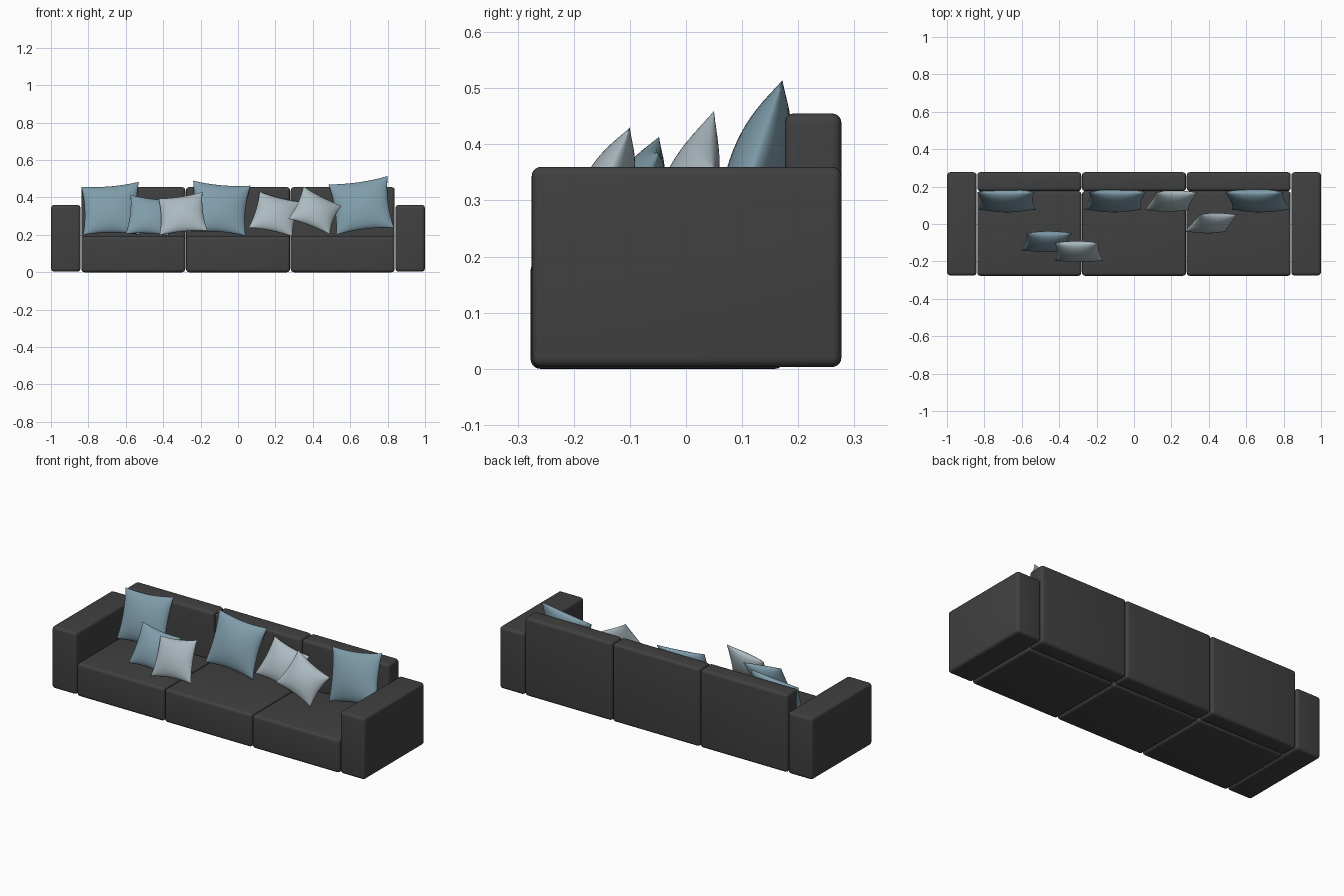
import bpy, bmesh, math
from mathutils import Vector

if "Cube" in bpy.data.objects:
    bpy.data.objects.remove(bpy.data.objects["Cube"])


def material(name, color):
    m = bpy.data.materials.new(name)
    m.diffuse_color = (*color, 1)
    m.use_nodes = True
    m.node_tree.nodes["Principled BSDF"].inputs["Base Color"].default_value = m.diffuse_color
    return m


CHARCOAL = material("charcoal fabric", (0.052, 0.052, 0.052))
BLUE = material("dusty blue fabric", (0.212, 0.335, 0.405))
PALE = material("pale grey fabric", (0.41, 0.49, 0.53))


def finish(name, bm, mat, angle):
    me = bpy.data.meshes.new(name)
    bm.to_mesh(me)
    bm.free()
    ob = bpy.data.objects.new(name, me)
    bpy.context.collection.objects.link(ob)
    me.materials.append(mat)
    bpy.ops.object.select_all(action='DESELECT')
    ob.select_set(True)
    bpy.context.view_layer.objects.active = ob
    bpy.ops.object.shade_smooth_by_angle(angle=math.radians(angle))
    return ob


def block(name, lo, hi, radius=0.017):
    """Upholstered box with rounded edges."""
    lo, hi = Vector(lo), Vector(hi)
    bm = bmesh.new()
    bmesh.ops.create_cube(bm, size=1)
    for v in bm.verts:
        v.co = Vector((a + b) / 2 + c * (b - a) for a, b, c in zip(lo, hi, v.co))
    bmesh.ops.bevel(bm, geom=bm.edges[:], offset=radius, segments=5,
                    profile=0.5, affect='EDGES')
    return finish(name, bm, CHARCOAL, 40)


def pillow(name, mat, tl, tr, br, bl, y_bottom, y_top, thick, n=24):
    """Stuffed pillow from its four (x, z) corners, leaning back in y."""
    tl, tr = (Vector((x, y_top, z)) for x, z in (tl, tr))
    bl, br = (Vector((x, y_bottom, z)) for x, z in (bl, br))
    normal = (tr + br - tl - bl).cross(tl + tr - bl - br).normalized()
    bm = bmesh.new()
    for side in (1, -1):
        rows = []
        for j in range(n + 1):
            row = []
            for i in range(n + 1):
                u = -math.cos(math.pi * i / n)
                v = -math.cos(math.pi * j / n)
                fill = max(0, (1 - u * u) * (1 - v * v)) ** 0.55
                # edges are drawn inwards between the pointed corners
                s = (u * (1 - 0.09 * (1 - v * v)) + 1) / 2
                t = (v * (1 - 0.09 * (1 - u * u)) + 1) / 2
                p = bl.lerp(br, s).lerp(tl.lerp(tr, s), t)
                row.append(bm.verts.new(p + normal * side * fill * thick / 2))
            rows.append(row)
        for a, b in zip(rows, rows[1:]):
            for i in range(n):
                bm.faces.new((a[i], a[i + 1], b[i + 1], b[i]))
    bmesh.ops.remove_doubles(bm, verts=bm.verts[:], dist=0.0001)
    bmesh.ops.recalc_face_normals(bm, faces=bm.faces[:])
    return finish(name, bm, mat, 60)


# Arms
for side, label in ((-1, "left"), (1, "right")):
    xs = sorted((side * 0.842, side * 0.999))
    block("arm_" + label, (xs[0], -0.275, 0.003), (xs[1], 0.277, 0.36))

# Three seat and back modules
for cx, label in ((-0.56, "left"), (0, "middle"), (0.56, "right")):
    block("seat_" + label, (cx - 0.278, -0.277, 0.0), (cx + 0.278, 0.176, 0.192))
    block("back_" + label, (cx - 0.278, 0.176, 0.003), (cx + 0.278, 0.277, 0.455))

# Large blue pillows against the back
pillow("blue_pillow_left", BLUE, (-0.838, 0.457), (-0.53, 0.484),
       (-0.525, 0.2), (-0.828, 0.2), 0.078, 0.172, 0.1)
pillow("blue_pillow_middle", BLUE, (-0.24, 0.49), (0.067, 0.463),
       (0.04, 0.195), (-0.265, 0.215), 0.078, 0.172, 0.1)
pillow("blue_pillow_right", BLUE, (0.80, 0.515), (0.483, 0.47),
       (0.525, 0.2), (0.834, 0.238), 0.078, 0.172, 0.1)

# Small pillows
pillow("small_blue_pillow", BLUE, (-0.575, 0.414), (-0.33, 0.385),
       (-0.37, 0.195), (-0.6, 0.205), -0.14, -0.048, 0.085)
pillow("pale_pillow_left", PALE, (-0.425, 0.393), (-0.19, 0.43),
       (-0.163, 0.222), (-0.42, 0.198), -0.195, -0.1, 0.085)
pillow("pale_pillow_middle", PALE, (0.115, 0.432), (0.34, 0.375),
       (0.29, 0.192), (0.056, 0.238), 0.075, 0.17, 0.085)
pillow("pale_pillow_right", PALE, (0.35, 0.46), (0.553, 0.355),
       (0.49, 0.203), (0.27, 0.286), -0.04, 0.05, 0.085)
